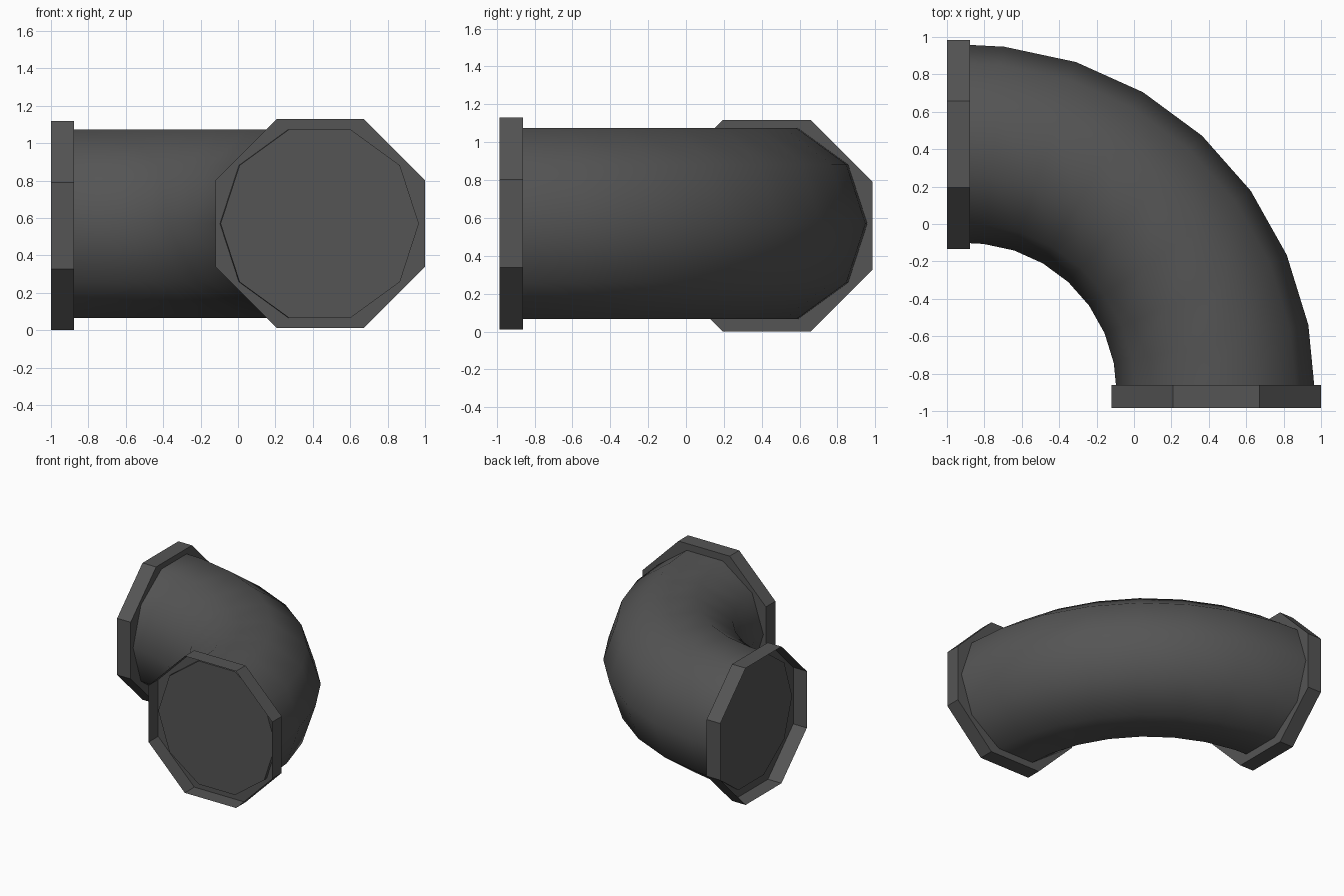
import bpy, bmesh, math
from mathutils import Vector

if "Cube" in bpy.data.objects:
    bpy.data.objects.remove(bpy.data.objects["Cube"])

grey = bpy.data.materials.new("dark_grey")
grey.diffuse_color = (0.09, 0.09, 0.09, 1)
grey.use_nodes = True
grey.node_tree.nodes["Principled BSDF"].inputs["Base Color"].default_value = grey.diffuse_color


def finish(bm, name):
    mesh = bpy.data.meshes.new(name)
    bm.to_mesh(mesh)
    bm.free()
    mesh.materials.append(grey)
    obj = bpy.data.objects.new(name, mesh)
    bpy.context.collection.objects.link(obj)
    return obj


def bridge(bm, a, b):
    n = len(a)
    for i in range(n):
        bm.faces.new((a[i], a[(i + 1) % n], b[(i + 1) % n], b[i]))


# Elbow pipe: ten-sided section swept through a quarter turn, capped at both ends
BEND = Vector((-0.888, -0.897, 0.57))
BEND_R, PIPE_R = 1.325, 0.53
angles = [0] + [6 + 12.15 * i for i in range(7)] + [90]
bm = bmesh.new()
rings = []
for deg in angles:
    t = math.radians(deg)
    out = Vector((math.sin(t), math.cos(t), 0))
    ring = []
    for k in range(10):
        s = math.radians(36 * k)
        p = BEND + out * (BEND_R + PIPE_R * math.cos(s))
        p.z += PIPE_R * math.sin(s)
        ring.append(bm.verts.new(p))
    rings.append(ring)
for a, b in zip(rings, rings[1:]):
    bridge(bm, a, b)
bm.faces.new(rings[0])
bm.faces.new(rings[-1])
bmesh.ops.recalc_face_normals(bm, faces=bm.faces[:])
pipe = finish(bm, "elbow_pipe")
bpy.context.view_layer.objects.active = pipe
pipe.select_set(True)
bpy.ops.object.shade_smooth_by_angle(angle=math.radians(50))
pipe.select_set(False)


# Octagonal collars: open at the outer end, back plate against the pipe
def collar(name, centre, axis, depth=0.123, apothem=0.559):
    side = axis.cross(Vector((0, 0, 1)))
    r = apothem / math.cos(math.pi / 8)
    bm = bmesh.new()
    loops = []
    for d in (0, depth):
        loop = []
        for k in range(8):
            s = math.pi / 8 + k * math.pi / 4
            p = centre - axis * d + side * (r * math.cos(s))
            p.z += r * math.sin(s)
            loop.append(bm.verts.new(p))
        loops.append(loop)
    bridge(bm, loops[0], loops[1])
    bm.faces.new(loops[1][::-1])
    bmesh.ops.recalc_face_normals(bm, faces=bm.faces[:])
    # make the back plate face the pipe
    plate = max(bm.faces, key=lambda f: len(f.verts))
    if plate.normal.dot(axis) > 0:
        bmesh.ops.reverse_faces(bm, faces=bm.faces[:])
    return finish(bm, name)


collar("front_collar", Vector((0.44, -0.985, 0.571)), Vector((0, -1, 0)))
collar("left_collar", Vector((-1.0, 0.426, 0.559)), Vector((-1, 0, 0)))
